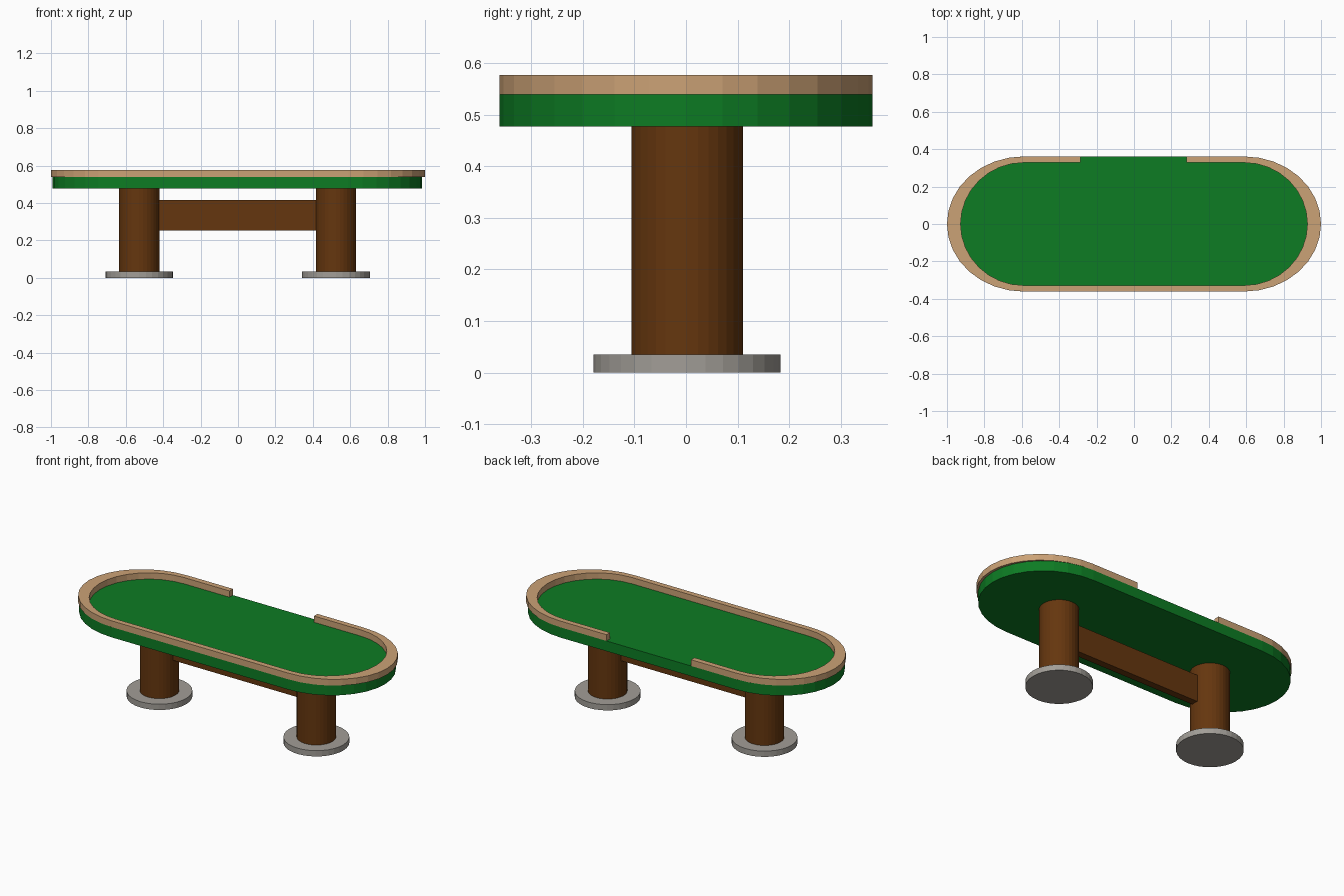
import bpy, bmesh
from math import cos, sin, pi
from mathutils import Vector

if "Cube" in bpy.data.objects:
    bpy.data.objects.remove(bpy.data.objects["Cube"], do_unlink=True)


def material(name, rgb):
    m = bpy.data.materials.new(name)
    m.use_nodes = True
    m.diffuse_color = (*rgb, 1)
    bsdf = next(n for n in m.node_tree.nodes if n.type == "BSDF_PRINCIPLED")
    bsdf.inputs["Base Color"].default_value = (*rgb, 1)
    return m


felt = material("green felt", (0.004, 0.2, 0.017))
tan = material("tan wood", (0.6, 0.36, 0.18))
brown = material("brown wood", (0.13, 0.037, 0.0045))
grey = material("grey metal", (0.36, 0.34, 0.31))


def finish(bm, name, mat):
    bmesh.ops.recalc_face_normals(bm, faces=bm.faces)
    mesh = bpy.data.meshes.new(name)
    bm.to_mesh(mesh)
    bm.free()
    mesh.materials.append(mat)
    obj = bpy.data.objects.new(name, mesh)
    bpy.context.collection.objects.link(obj)
    return obj


def extrude_up(bm, height):
    up = bmesh.ops.extrude_face_region(bm, geom=bm.faces[:])["geom"]
    verts = [v for v in up if isinstance(v, bmesh.types.BMVert)]
    bmesh.ops.translate(bm, verts=verts, vec=(0, 0, height))


def cylinder(name, x, radius, z0, z1, mat):
    bm = bmesh.new()
    bmesh.ops.create_cone(bm, cap_ends=True, segments=32, radius1=radius,
                          radius2=radius, depth=z1 - z0)
    bmesh.ops.translate(bm, verts=bm.verts, vec=(x, 0.002, (z0 + z1) / 2))
    return finish(bm, name, mat)


END = 0.59    # where the rounded ends begin
HALF = 0.361  # half the table depth


def stadium(rx, ry, z, shift=0):
    """Clockwise outline of two half ellipses, starting at the back."""
    pts = []
    for side, start in ((1, pi / 2), (-1, -pi / 2)):
        for i in range(17):
            a = start - pi * i / 16
            pts.append(Vector((side * END + rx * cos(a) + shift, ry * sin(a), z)))
    return pts


# Table slab
bm = bmesh.new()
bm.faces.new([bm.verts.new(p) for p in stadium(0.398, HALF, 0.477, -0.003)])
extrude_up(bm, 0.062)
finish(bm, "table_slab", felt)

# Raised rail, open at the back
bm = bmesh.new()
rows = []
for rx, ry in ((0.41, HALF), (0.337, 0.328)):
    path = [Vector((0.28, ry, 0.539))] + stadium(rx, ry, 0.539)
    path.append(Vector((-0.287, ry, 0.539)))
    rows.append([bm.verts.new(p) for p in path])
outer, inner = rows
for i in range(len(outer) - 1):
    bm.faces.new((outer[i], outer[i + 1], inner[i + 1], inner[i]))
extrude_up(bm, 0.038)
finish(bm, "rail", tan)

# Columns and their feet
for side, x in (("left", 0.524), ("right", -0.528)):
    cylinder(side + "_column", x, 0.108, 0.035, 0.477, brown)
    cylinder(side + "_foot", x, 0.181, 0, 0.035, grey)

# Stretcher between the columns
bm = bmesh.new()
bmesh.ops.create_cube(bm, size=1)
bmesh.ops.scale(bm, verts=bm.verts, vec=(0.96, 0.042, 0.162))
bmesh.ops.translate(bm, verts=bm.verts, vec=(-0.002, 0.002, 0.334))
finish(bm, "stretcher", brown)
